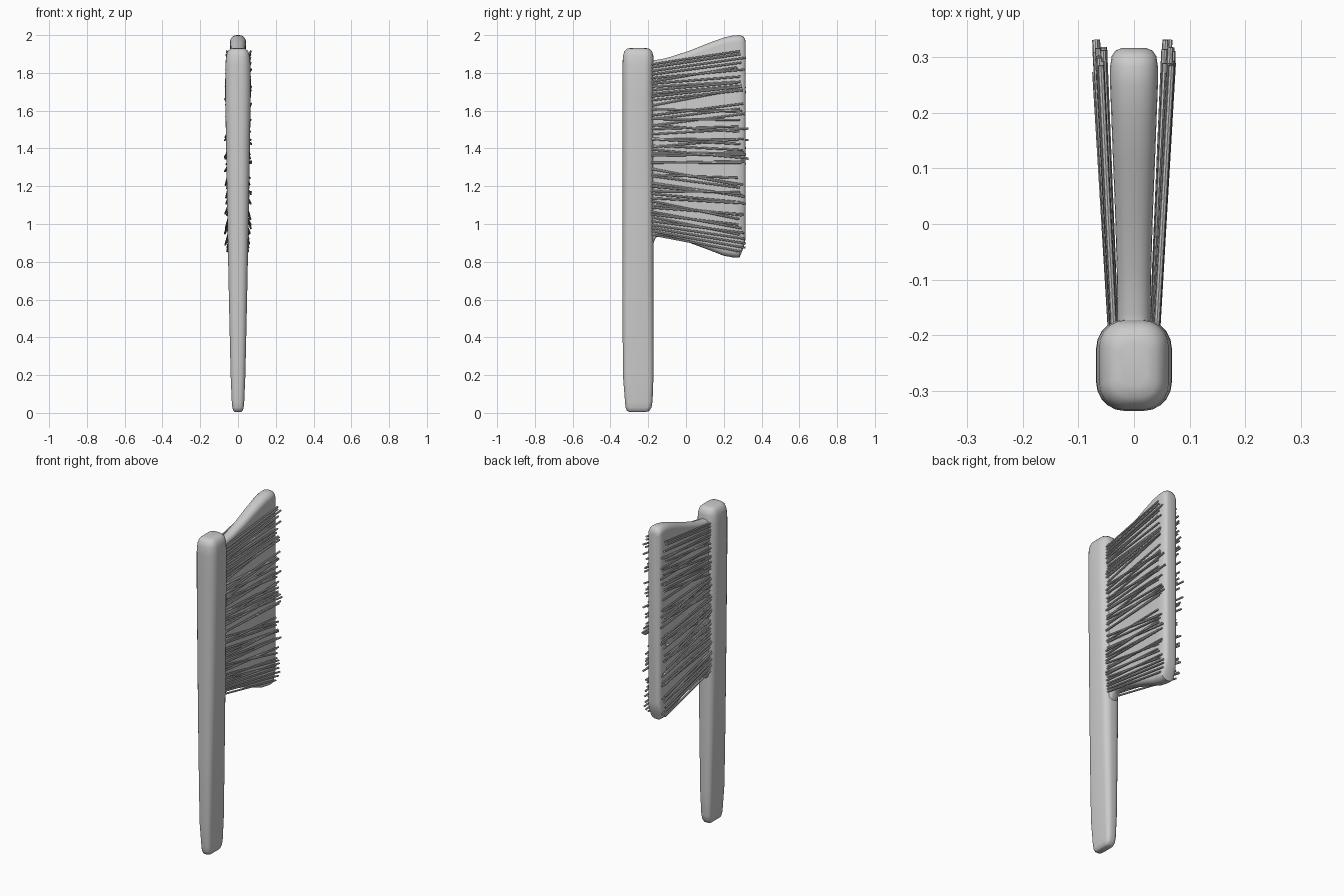
import bpy, bmesh, math, random
from mathutils import Vector, Matrix

if "Cube" in bpy.data.objects:
    bpy.data.objects.remove(bpy.data.objects["Cube"])

random.seed(4)


def rounded_rect(a, b, r, n=5):
    """Points of a rounded rectangle with half sizes a, b and corner radius r."""
    r = min(r, a * 0.98, b * 0.98)
    pts = []
    for k, (sx, sy) in enumerate([(1, 1), (-1, 1), (-1, -1), (1, -1)]):
        for i in range(n + 1):
            t = math.pi / 2 * (k + i / n)
            pts.append((sx * (a - r) + r * math.cos(t), sy * (b - r) + r * math.sin(t)))
    return pts


def finish(name, bm, angle):
    bmesh.ops.recalc_face_normals(bm, faces=bm.faces)
    mesh = bpy.data.meshes.new(name)
    bm.to_mesh(mesh)
    bm.free()
    obj = bpy.data.objects.new(name, mesh)
    bpy.context.collection.objects.link(obj)
    bpy.ops.object.select_all(action='DESELECT')
    obj.select_set(True)
    bpy.context.view_layer.objects.active = obj
    bpy.ops.object.shade_smooth_by_angle(angle=math.radians(angle))
    return obj


def loft(name, rings):
    bm = bmesh.new()
    loops = [[bm.verts.new(p) for p in ring] for ring in rings]
    for lo, hi in zip(loops, loops[1:]):
        for i in range(len(lo)):
            j = (i + 1) % len(lo)
            bm.faces.new((lo[i], lo[j], hi[j], hi[i]))
    bm.faces.new(loops[0])
    bm.faces.new(loops[-1])
    return finish(name, bm, 50)


# handle: z, half width, y min, y max
sections = [
    (0.004, 0.016, -0.295, -0.215), (0.010, 0.024, -0.312, -0.195),
    (0.028, 0.030, -0.320, -0.183), (0.06, 0.033, -0.323, -0.177),
    (0.20, 0.039, -0.334, -0.172), (0.60, 0.048, -0.336, -0.172),
    (1.00, 0.056, -0.336, -0.172), (1.40, 0.063, -0.336, -0.172),
    (1.70, 0.068, -0.336, -0.172), (1.84, 0.067, -0.336, -0.172),
    (1.89, 0.062, -0.334, -0.173), (1.915, 0.054, -0.326, -0.180),
    (1.928, 0.040, -0.312, -0.195), (1.932, 0.024, -0.290, -0.215)]
loft("handle", [[(x, (y0 + y1) / 2 + y, z)
                 for x, y in rounded_rect(w, (y1 - y0) / 2, w * 0.75)]
                for z, w, y0, y1 in sections])

# bristle block: y, z min, z max, half width
sections = [
    (-0.22, 0.88, 1.87, 0.030), (-0.172, 0.90, 1.866, 0.030),
    (-0.160, 0.928, 1.868, 0.030), (-0.135, 0.938, 1.872, 0.030),
    (-0.08, 0.930, 1.885, 0.031), (0.02, 0.900, 1.918, 0.034),
    (0.12, 0.863, 1.958, 0.038), (0.20, 0.832, 1.987, 0.041),
    (0.25, 0.823, 1.998, 0.043), (0.283, 0.822, 2.0, 0.043),
    (0.302, 0.868, 1.994, 0.040), (0.312, 0.90, 1.98, 0.033),
    (0.316, 0.93, 1.965, 0.022)]
loft("bristle_block", [[(x, y, (z0 + z1) / 2 + z)
                        for x, z in rounded_rect(w, (z1 - z0) / 2, w * 0.85)]
                       for y, z0, z1, w in sections])

# loose bristles fanned over both faces of the block
bm = bmesh.new()
COUNT = 52
for side in (-1, 1):
    for i in range(COUNT):
        t = i / (COUNT - 1)
        edge = 4 * t * (1 - t)
        lift = random.uniform(0.003, 0.014)
        z0 = 0.945 + 0.90 * t + random.uniform(-0.012, 0.012) * edge
        z1 = 0.855 + 1.06 * t + random.uniform(-0.07, 0.07) * edge
        y1 = random.uniform(0.27, 0.318) if i % 17 else 0.285
        if i in (25, 30):
            y1 = 0.331
        a = Vector((side * (0.031 + lift * 0.8), -0.185, z0))
        b = Vector((side * (0.049 + lift * 1.5), y1, z1))
        d = b - a
        rot = d.to_track_quat('Z', 'Y').to_matrix().to_4x4()
        bmesh.ops.create_cone(bm, cap_ends=True, segments=8, radius1=0.0055,
                              radius2=0.0055, depth=d.length,
                              matrix=Matrix.Translation((a + b) / 2) @ rot)
finish("bristles", bm, 40)
